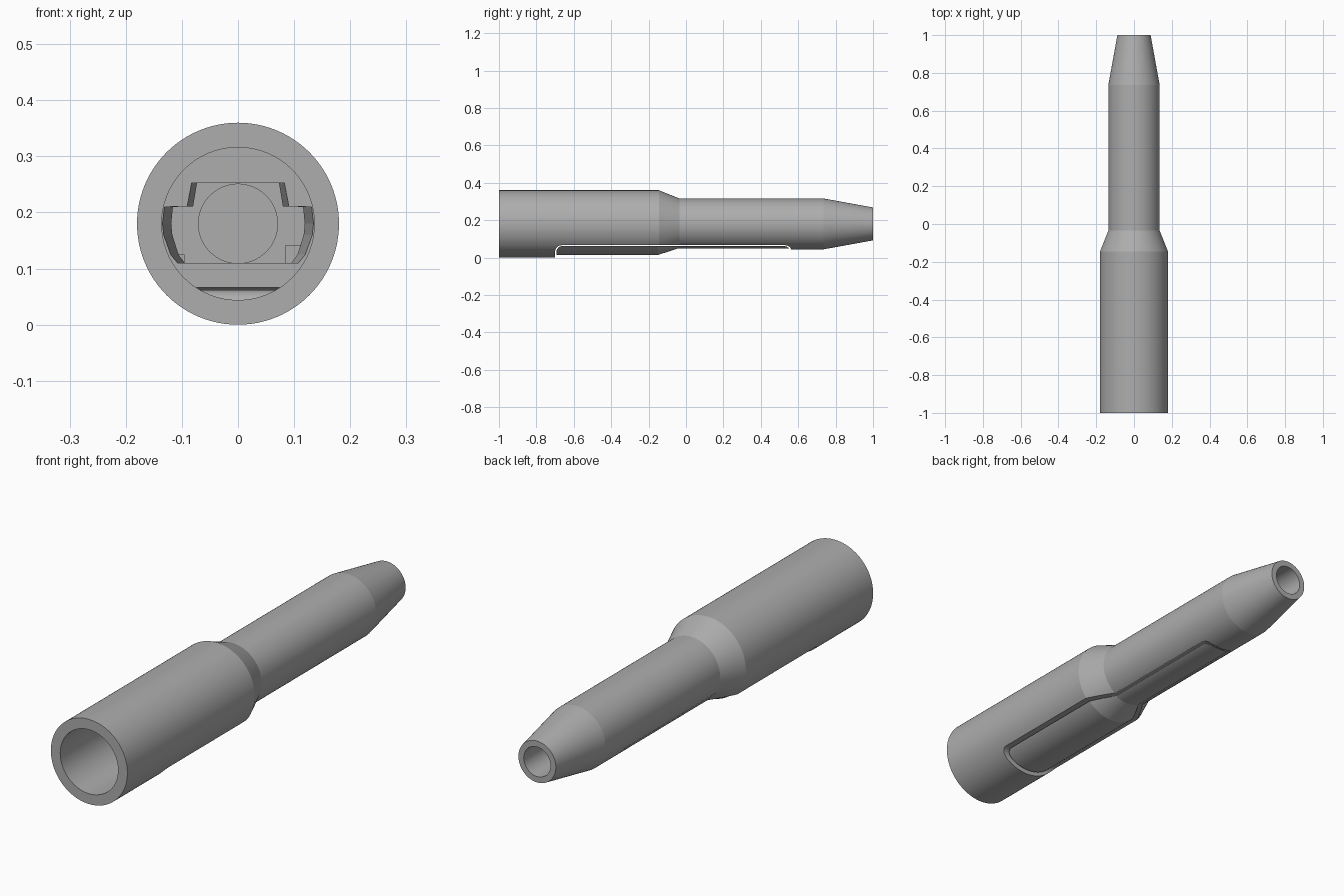
import bpy, bmesh
from math import sin, cos, pi, radians

AXIS_Z = 0.18
SEGMENTS = 96

if "Cube" in bpy.data.objects:
    bpy.data.objects.remove(bpy.data.objects["Cube"])

grey = bpy.data.materials.new("plain grey")
grey.use_nodes = True
colour = (0.42, 0.42, 0.42, 1)
grey.diffuse_color = colour
grey.node_tree.nodes["Principled BSDF"].inputs["Base Color"].default_value = colour


def loft(name, sections):
    """Skin closed sections of equal point count and cap both ends."""
    bm = bmesh.new()
    rings = [[bm.verts.new(p) for p in s] for s in sections]
    for a, b in zip(rings, rings[1:]):
        for i in range(len(a)):
            j = (i + 1) % len(a)
            bm.faces.new((a[i], a[j], b[j], b[i]))
    bm.faces.new(rings[0])
    bm.faces.new(rings[-1])
    bmesh.ops.recalc_face_normals(bm, faces=bm.faces)
    mesh = bpy.data.meshes.new(name)
    bm.to_mesh(mesh)
    bm.free()
    mesh.materials.append(grey)
    obj = bpy.data.objects.new(name, mesh)
    bpy.context.collection.objects.link(obj)
    return obj


def lathe(name, profile):
    """Turn (y, radius) pairs around the long axis."""
    angles = [2 * pi * i / SEGMENTS for i in range(SEGMENTS)]
    return loft(name, [[(r * cos(a), y, AXIS_Z + r * sin(a)) for a in angles]
                       for y, r in profile])


def block(name, x0, x1, y0, y1, z0, z1):
    return loft(name, [[(x0, y, z0), (x1, y, z0), (x1, y, z1), (x0, y, z1)]
                       for y in (y0, y1)])


def slot_block(name, y0, y1, top, radius):
    """Block below the seam with rounded upper corners at both ends."""
    outline = [(y1, -0.1)]
    for centre, start in ((y1 - radius, 0), (y0 + radius, 90)):
        for i in range(9):
            a = radians(start + 90 * i / 8)
            outline.append((centre + radius * cos(a), top - radius + radius * sin(a)))
    outline.append((y0, -0.1))
    return loft(name, [[(x, y, z) for y, z in outline] for x in (-0.25, 0.25)])


def combine(target, cutter, operation="DIFFERENCE"):
    mod = target.modifiers.new("cut", "BOOLEAN")
    mod.operation = operation
    mod.solver = "EXACT"
    mod.object = cutter
    with bpy.context.temp_override(object=target, active_object=target):
        bpy.ops.object.modifier_apply(modifier=mod.name)
    bpy.data.objects.remove(cutter)


# Stepped outer shell
body = lathe("body_shell", [(-1, 0.18), (-0.145, 0.18), (-0.035, 0.136),
                            (0.735, 0.136), (1, 0.088)])

# Bores in both ends
combine(body, lathe("front_bore", [(-1.1, 0.136), (-0.25, 0.136)]))
combine(body, lathe("tip_bore", [(0.76, 0.063), (1.1, 0.063)]))

# Inner cavity, wider where it meets the front bore
half = [(0.095, 0.11), (0.106, 0.125), (0.117, 0.16), (0.119, 0.18),
        (0.116, 0.21), (0.08, 0.211), (0.073, 0.253)]
outline = half + [(-x, z) for x, z in reversed(half)]
combine(body, loft("cavity", [[(x * s, y, z) for x, z in outline]
                              for y, s in ((-0.26, 1.14), (-0.1, 1), (0.6, 1))]))
combine(body, lathe("inner_bore", [(0.55, 0.0705), (0.7, 0.0705)]))

# Opening for the underside cover
combine(body, slot_block("cover_opening", -0.7, 0.565, 0.066, 0.035))

# Underside cover, set slightly into the shell
cover = lathe("bottom_cover", [(-0.9, 0.166), (-0.15, 0.166),
                               (-0.045, 0.132), (0.7, 0.132)])
combine(cover, slot_block("cover_limit", -0.693, 0.557, 0.062, 0.033), "INTERSECT")

# Rails inside the cavity
block("left_rail", 0.085, 0.112, -0.05, 0.59, 0.108, 0.142)
block("right_rail", -0.116, -0.095, -0.05, 0.59, 0.108, 0.125)
